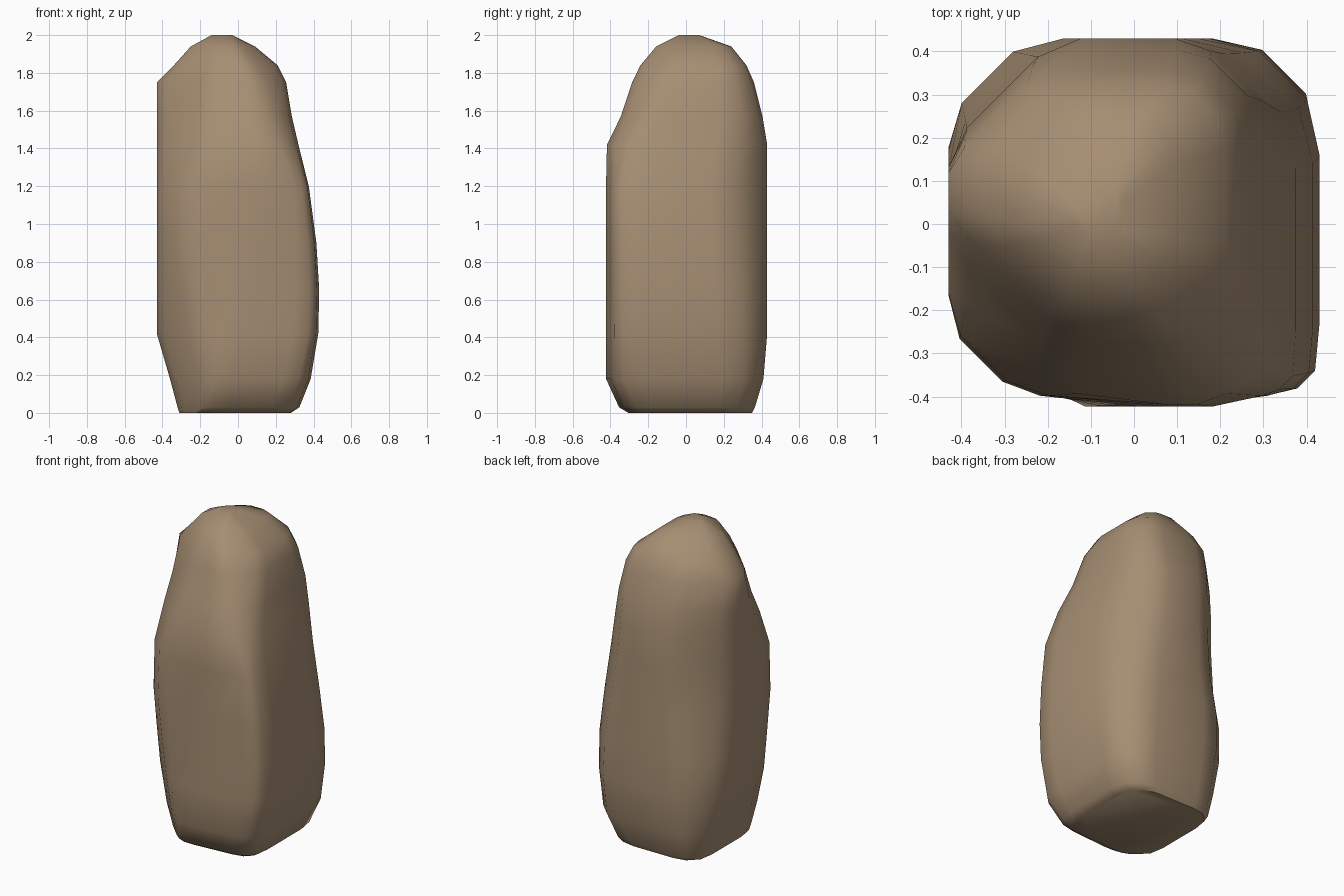
import bpy, bmesh, math
from mathutils import Vector

if "Cube" in bpy.data.objects:
    bpy.data.objects.remove(bpy.data.objects["Cube"])

# Stone cross-sections: each is an octagon given by its reach in 8 directions
# z, -x, +x, -y, +y, then diagonals front-left, front-right, back-right, back-left (x+y sums)
LEVELS = [
    (0.00, .31, .28, .31, .35, .50, .50, .54, .57),
    (0.03, .32, .325, .36, .365, .52, .58, .58, .60),
    (0.18, .36, .385, .43, .41, .57, .70, .67, .64),
    (0.42, .43, .425, .43, .43, .61, .75, .70, .68),
    (0.65, .43, .43, .43, .43, .64, .76, .69, .68),
    (0.90, .43, .415, .43, .43, .67, .75, .65, .63),
    (1.20, .43, .375, .43, .43, .66, .72, .60, .61),
    (1.42, .43, .32, .425, .43, .57, .62, .58, .61),
    (1.57, .43, .285, .35, .405, .49, .50, .56, .60),
    (1.75, .43, .255, .29, .36, .42, .40, .50, .57),
    (1.84, .34, .21, .245, .32, .36, .31, .44, .49),
    (1.94, .25, .09, .16, .24, .27, .16, .27, .34),
    (2.00, .14, -.03, .04, .07, .13, .00, .03, .17),
]
CUT = 0.17


def section(z, w, e, s, n, fl, fr, br, bl):
    """Octagon plus a front ridge that climbs to the right; corners cut once."""
    left, right = s - fl, fr - s
    ridge = min(max(-0.10 + 0.25 * (z - 0.2), left * .9 + right * .1), left * .2 + right * .8)
    s2 = s * 0.91
    outline = [(e, e - fr), (e, br - e), (br - n, n), (n - bl, n),
               (-w, bl - w), (-w, w - fl), (s2 - fl, -s2), (ridge, -s), (fr - s2, -s2)]
    ring = []
    for i, a in enumerate(outline):
        a, b = Vector(a), Vector(outline[(i + 1) % len(outline)])
        for t in (CUT, 1 - CUT):
            p = a.lerp(b, t)
            ring.append((p.x, p.y, z))
    return ring


# Loft the sections into one closed boulder
bm = bmesh.new()
rings = [[bm.verts.new(p) for p in section(*lv)] for lv in LEVELS]
count = len(rings[0])
for lo, hi in zip(rings, rings[1:]):
    for i in range(count):
        j = (i + 1) % count
        bm.faces.new((lo[i], lo[j], hi[j], hi[i]))
bm.faces.new(rings[0][::-1])
bm.faces.new(rings[-1])
bmesh.ops.recalc_face_normals(bm, faces=bm.faces)

mesh = bpy.data.meshes.new("standing_stone")
bm.to_mesh(mesh)
bm.free()
stone = bpy.data.objects.new("standing_stone", mesh)
bpy.context.collection.objects.link(stone)

# Single brown stone colour
mat = bpy.data.materials.new("brown_stone")
mat.diffuse_color = (0.38, 0.27, 0.17, 1)
mat.use_nodes = True
mat.node_tree.nodes["Principled BSDF"].inputs["Base Color"].default_value = mat.diffuse_color
mesh.materials.append(mat)

# Smooth shading, with the base edge kept crisp
bpy.context.view_layer.objects.active = stone
stone.select_set(True)
bpy.ops.object.shade_smooth_by_angle(angle=math.radians(50))
